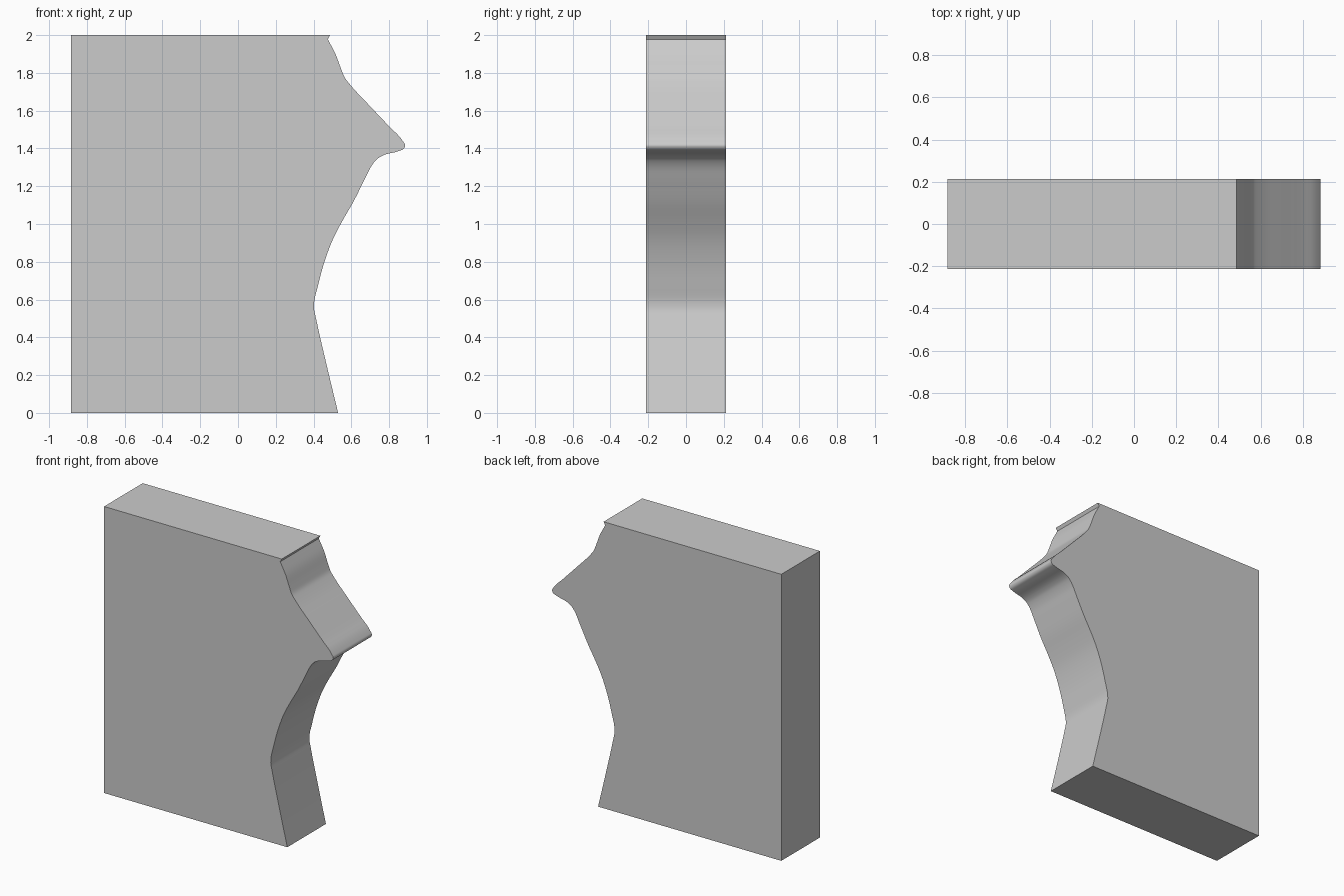
import bpy
import bmesh
from mathutils import Vector

if "Cube" in bpy.data.objects:
    bpy.data.objects.remove(bpy.data.objects["Cube"])

HALF_DEPTH = 0.213
LEFT_X = -0.885

# Carved right-hand edge (x, z), from bottom to top
EDGE = [(0.53, 0), (0.47, 0.25), (0.413, 0.50), (0.402, 0.555), (0.425, 0.68),
        (0.461, 0.81), (0.505, 0.925), (0.553, 1.017), (0.611, 1.118),
        (0.67, 1.235), (0.715, 1.32), (0.735, 1.343), (0.765, 1.362),
        (0.85, 1.386), (0.877, 1.398), (0.885, 1.415), (0.872, 1.44),
        (0.80, 1.517), (0.696, 1.627), (0.59, 1.742), (0.565, 1.775),
        (0.548, 1.815), (0.516, 1.90), (0.475, 1.978)]
LIP = (0.487, 2.0)


def smooth_curve(points, steps=4):
    """Pass a smooth curve through points, weighting tangents by chord length."""
    p = [Vector(q) for q in points]
    n = len(p)
    slopes = [(p[i + 1] - p[i]) / (p[i + 1] - p[i]).length for i in range(n - 1)]
    tangents = [slopes[0]]
    for i in range(1, n - 1):
        a, b = (p[i] - p[i - 1]).length, (p[i + 1] - p[i]).length
        tangents.append((slopes[i - 1] * b + slopes[i] * a) / (a + b))
    tangents.append(slopes[-1])
    out = []
    for i in range(n - 1):
        d = (p[i + 1] - p[i]).length
        for k in range(steps):
            t = k / steps
            out.append(p[i] * (2*t**3 - 3*t**2 + 1) + tangents[i] * d * (t**3 - 2*t**2 + t)
                       + p[i + 1] * (3*t**2 - 2*t**3) + tangents[i + 1] * d * (t**3 - t**2))
    return out + [p[-1]]


# Slab: profile outline extruded through the depth
outline = [(LEFT_X, 0)] + [tuple(q) for q in smooth_curve(EDGE)] + [LIP, (LEFT_X, 2.0)]
bm = bmesh.new()
front = bm.faces.new([bm.verts.new((x, -HALF_DEPTH, z)) for x, z in outline])
extruded = bmesh.ops.extrude_face_region(bm, geom=[front], use_keep_orig=True)
moved = [g for g in extruded["geom"] if isinstance(g, bmesh.types.BMVert)]
bmesh.ops.translate(bm, verts=moved, vec=(0, 2 * HALF_DEPTH, 0))
bmesh.ops.recalc_face_normals(bm, faces=bm.faces)
mesh = bpy.data.meshes.new("profiled_slab")
bm.to_mesh(mesh)
bm.free()
slab = bpy.data.objects.new("profiled_slab", mesh)
bpy.context.collection.objects.link(slab)

# Smooth the carved edge, keep corners sharp
bpy.context.view_layer.objects.active = slab
slab.select_set(True)
bpy.ops.object.shade_smooth_by_angle(angle=0.6)
